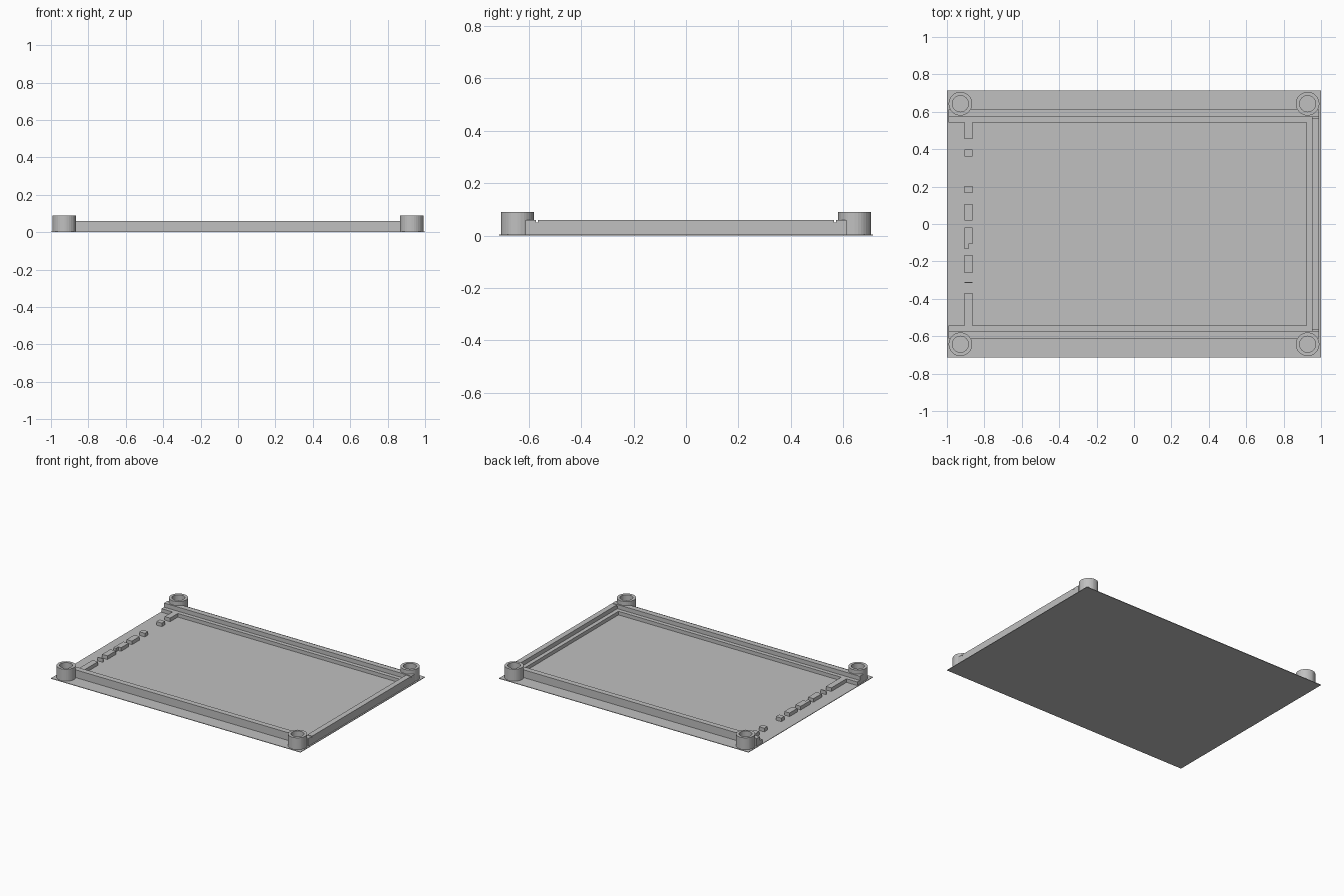
import bpy
import bmesh
from math import cos, sin, tau
from mathutils import Matrix

cube = bpy.data.objects.get("Cube")
if cube:
    bpy.data.objects.remove(cube)

grey = bpy.data.materials.new("plain grey plastic")
grey.use_nodes = True
colour = (0.53, 0.53, 0.53, 1)
grey.diffuse_color = colour
grey.node_tree.nodes["Principled BSDF"].inputs["Base Color"].default_value = colour

FLOOR, LEDGE, WALL, POST = 0.004, 0.03, 0.06, 0.09
POST_X, POST_Y, OUTER_R, HOLE_R, SIDES = 0.928, 0.643, 0.063, 0.043, 32


def finish(name, bm):
    bmesh.ops.recalc_face_normals(bm, faces=bm.faces)
    mesh = bpy.data.meshes.new(name)
    bm.to_mesh(mesh)
    bm.free()
    mesh.materials.append(grey)
    obj = bpy.data.objects.new(name, mesh)
    bpy.context.collection.objects.link(obj)
    return obj


def box(name, x0, x1, y0, y1, z0, z1):
    bm = bmesh.new()
    place = (Matrix.Translation(((x0 + x1) / 2, (y0 + y1) / 2, (z0 + z1) / 2))
             @ Matrix.Diagonal((x1 - x0, abs(y1 - y0), z1 - z0, 1)))
    bmesh.ops.create_cube(bm, size=1, matrix=place)
    return finish(name, bm)


def extrude_profile(name, profile, x0, x1):
    """Extrude a (y, z) outline along x."""
    bm = bmesh.new()
    face = bm.faces.new([bm.verts.new((x0, y, z)) for y, z in profile])
    moved = bmesh.ops.extrude_face_region(bm, geom=[face])["geom"]
    # keep the starting cap so the rail is closed
    bmesh.ops.translate(bm, vec=(x1 - x0, 0, 0),
                        verts=[v for v in moved if isinstance(v, bmesh.types.BMVert)])
    if not face.is_valid:
        bmesh.ops.holes_fill(bm, edges=bm.edges)
    return finish(name, bm)


def post(name, x, y):
    """Hollow round screw post."""
    bm = bmesh.new()
    outline = [(HOLE_R, FLOOR), (OUTER_R, FLOOR), (OUTER_R, POST), (HOLE_R, POST)]
    rings = [[bm.verts.new((x + r * cos(tau * i / SIDES), y + r * sin(tau * i / SIDES), z))
              for i in range(SIDES)] for r, z in outline]
    for a, b in zip(rings, rings[1:] + rings[:1]):
        for i in range(SIDES):
            j = (i + 1) % SIDES
            bm.faces.new((a[i], a[j], b[j], b[i]))
    return finish(name, bm)


# Thin base plate
box("base_plate", -1, 1, -0.713, 0.713, 0, FLOOR)

# Front and back rails: tall wall with a lower inner ledge
for side, s in (("front", -1), ("back", 1)):
    rail = extrude_profile(side + "_rail", [
        (s * 0.612, FLOOR), (s * 0.612, WALL), (s * 0.572, WALL),
        (s * 0.572, LEDGE), (s * 0.543, LEDGE), (s * 0.543, FLOOR)], -0.993, 0.99)

    # Clear the screw holes where the rail passes the posts
    bm = bmesh.new()
    for x in (-POST_X, POST_X):
        bmesh.ops.create_cone(bm, cap_ends=True, segments=SIDES, radius1=HOLE_R,
                              radius2=HOLE_R, depth=0.4,
                              matrix=Matrix.Translation((x, s * POST_Y, 0)))
    cutter = finish(side + "_hole_cutter", bm)
    cutter.hide_render = True
    cut = rail.modifiers.new("screw_holes", "BOOLEAN")
    cut.operation = "DIFFERENCE"
    cut.solver = "EXACT"
    cut.object = cutter
    bpy.context.view_layer.objects.active = rail
    bpy.ops.object.modifier_apply(modifier=cut.name)
    bpy.data.objects.remove(cutter)

    # Corner link beside the end wall, and posts
    box(side + "_corner_link", 0.951, 0.99, s * 0.564, s * 0.574, FLOOR, 0.05)
    for end, x in (("left", POST_X), ("right", -POST_X)):
        post(f"{side}_{end}_post", x, s * POST_Y)

# End wall and its ledge
box("left_wall", 0.951, 0.99, -0.565, 0.565, FLOOR, WALL)
box("left_ledge", 0.922, 0.951, -0.543, 0.543, FLOOR, LEDGE)

# Broken support strip along the open end
strip = [(0.455, 0.543), (0.36, 0.397), (0.166, 0.203), (0.018, 0.107),
         (-0.107, -0.02), (-0.262, -0.166), (-0.316, -0.309), (-0.543, -0.37)]
for i, (y0, y1) in enumerate(strip):
    box(f"support_block_{i + 1}", -0.906, -0.863, y0, y1, FLOOR, LEDGE)
box("support_tab", -0.906, -0.885, -0.134, -0.107, FLOOR, LEDGE)
